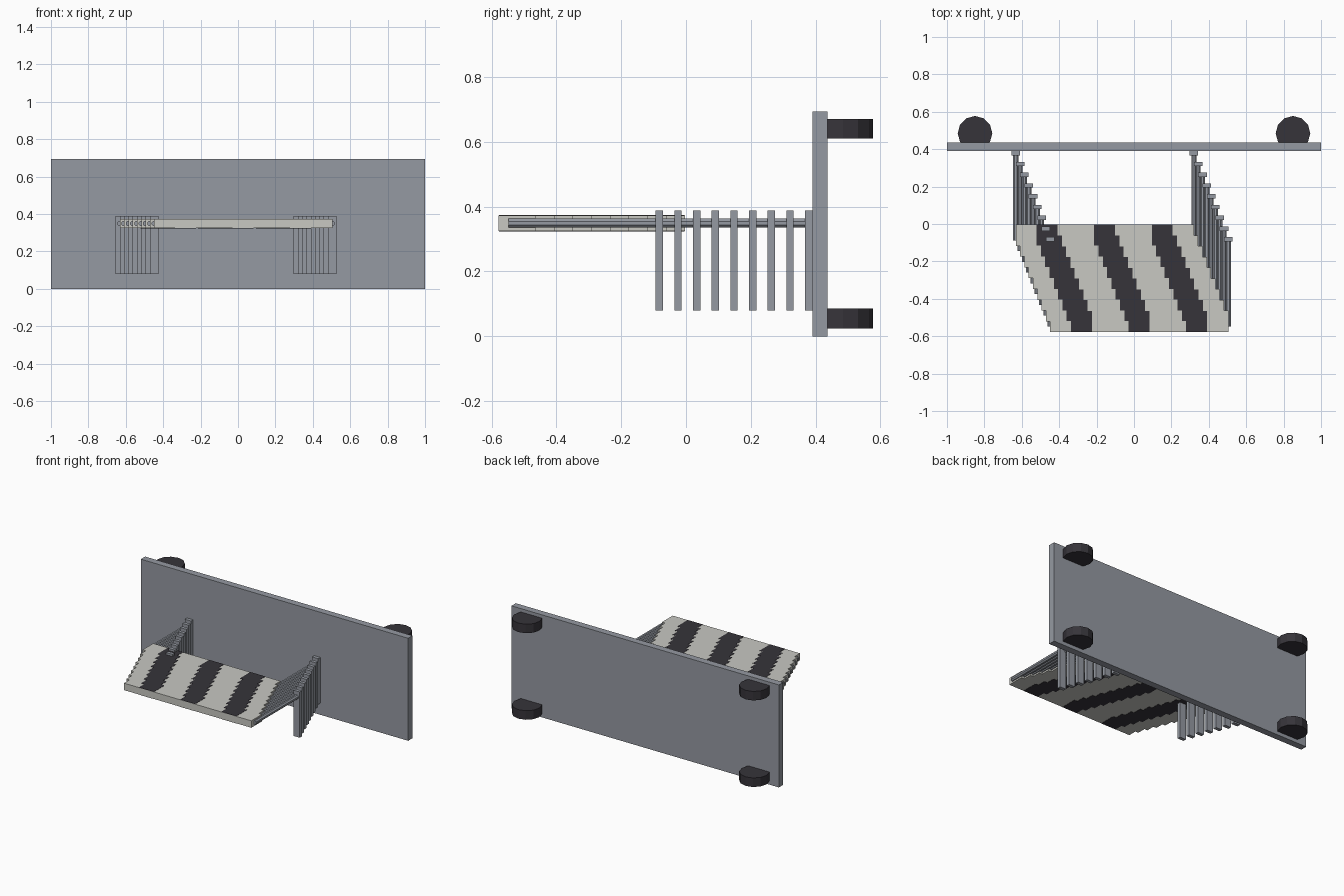
import bpy
import math
from mathutils import Matrix

cube = bpy.data.objects.get("Cube")
if cube:
    bpy.data.objects.remove(cube, do_unlink=True)


def material(name, rgb):
    mat = bpy.data.materials.new(name)
    mat.use_nodes = True
    mat.diffuse_color = (*rgb, 1)
    mat.node_tree.nodes["Principled BSDF"].inputs["Base Color"].default_value = (*rgb, 1)
    return mat


STEEL = material("steel grey", (0.30, 0.32, 0.36))
CREAM = material("pale cream", (0.58, 0.58, 0.54))
BLACK = material("soft black", (0.037, 0.034, 0.042))


def finish(name, mat):
    obj = bpy.context.object
    obj.name = name
    obj.data.materials.append(mat)
    return obj


def box(name, x, y, z, mat):
    """Box from (min, max) ranges on each axis."""
    bpy.ops.mesh.primitive_cube_add(size=1)
    centre = [(a + b) / 2 for a, b in (x, y, z)]
    size = [b - a for a, b in (x, y, z)]
    obj = finish(name, mat)
    obj.data.transform(Matrix.Translation(centre) @ Matrix.Diagonal((*size, 1)))
    return obj


def cylinder(name, radius, depth, sides, turn, location, mat, tilt=0):
    bpy.ops.mesh.primitive_cylinder_add(vertices=sides, radius=radius, depth=depth)
    obj = finish(name, mat)
    obj.data.transform(Matrix.Translation(location)
                       @ Matrix.Rotation(tilt, 4, "X") @ Matrix.Rotation(turn, 4, "Z"))
    return obj


def stagger(obj):
    """Repeat a part along the diagonal run."""
    array = obj.modifiers.new("Stagger", "ARRAY")
    array.count = 9
    array.use_relative_offset = False
    array.use_constant_offset = True
    array.constant_offset_displace = (0.023, -0.0576, 0)


# Upright base plate
box("base_plate", (-1, 1), (0.39, 0.436), (0, 0.693), STEEL)

# Wheels half sunk into the back of the plate
for side, x in (("left", 0.85), ("right", -0.85)):
    for level, z in (("upper", 0.64), ("lower", 0.055)):
        cylinder(f"{level}_{side}_wheel", 0.0925, 0.061, 12, 0, (x, 0.485, z), BLACK)

# Staggered posts with rods reaching forward to the boards
for side, x in (("left", 0.32), ("right", -0.632)):
    stagger(box(f"{side}_posts", (x - 0.023, x + 0.023), (0.367, 0.39),
                (0.079, 0.388), STEEL))
    stagger(cylinder(f"{side}_rods", 0.015, 0.454, 8, math.pi / 8,
                     (x, 0.14, 0.349), STEEL, math.pi / 2))

# Staggered barrier boards
stagger(box("barrier_boards", (-0.632, 0.32), (-0.117, -0.003), (0.325, 0.372), CREAM))

# Dark bands, just proud of the top and bottom of the boards
for i in range(3):
    x = -0.465 + i * 0.308
    stagger(box(f"dark_band_{i + 1}", (x - 0.056, x + 0.056), (-0.116, -0.004),
                (0.3235, 0.3735), BLACK))
